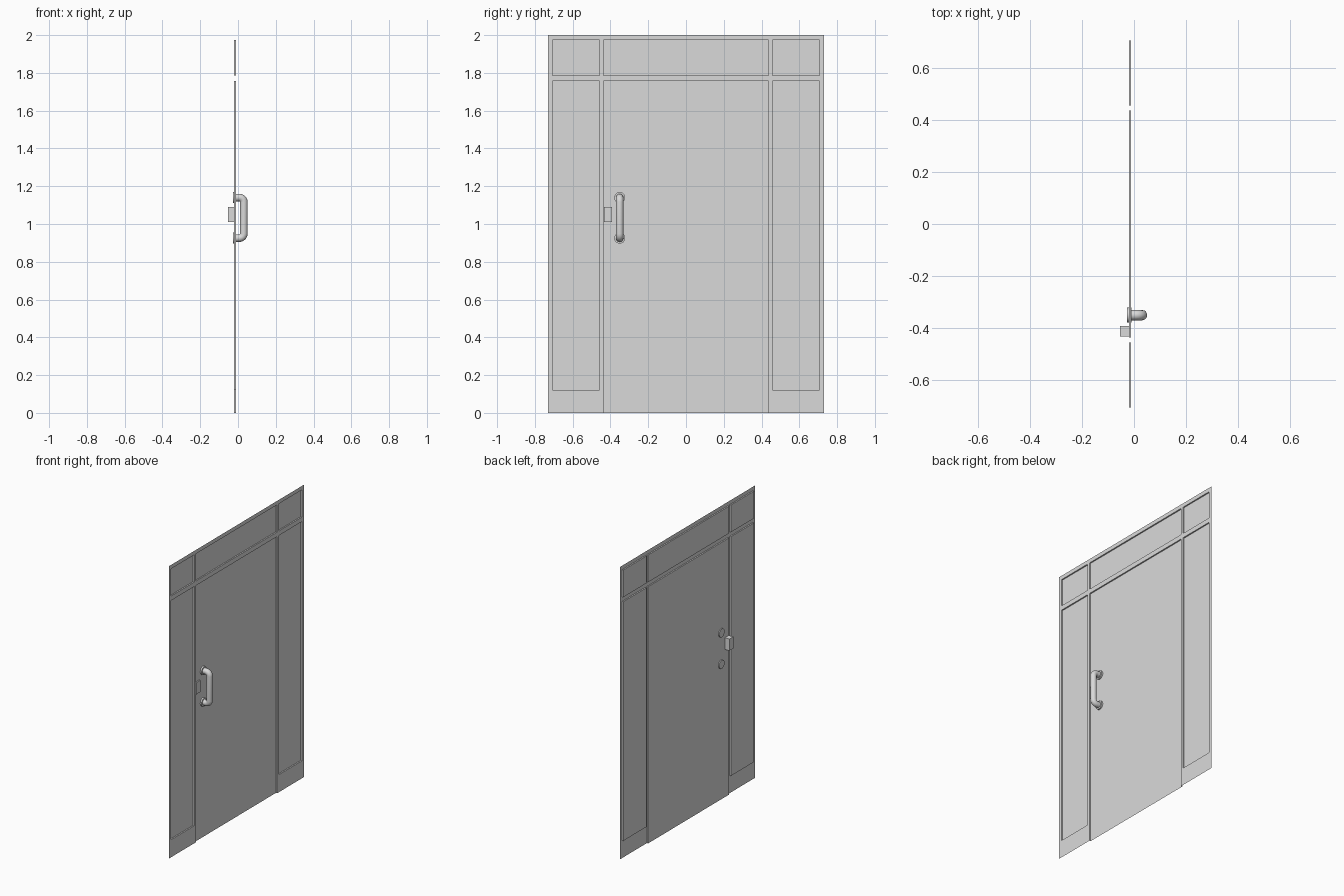
import bpy, bmesh, math
from mathutils import Matrix

cube = bpy.data.objects.get("Cube")
if cube:
    bpy.data.objects.remove(cube, do_unlink=True)

grey = bpy.data.materials.new("light_grey")
grey.use_nodes = True
grey.diffuse_color = (0.7, 0.7, 0.7, 1)
grey.node_tree.nodes["Principled BSDF"].inputs["Base Color"].default_value = (0.7, 0.7, 0.7, 1)

FACE_X, PANEL_X = -0.011, -0.02
Y_CUTS = [-0.73, -0.706, -0.457, -0.438, 0.438, 0.457, 0.706, 0.73]
Z_CUTS = [0, 0.12, 1.756, 1.787, 1.973, 2]


def add_object(name, bm):
    mesh = bpy.data.meshes.new(name)
    bm.to_mesh(mesh)
    bm.free()
    obj = bpy.data.objects.new(name, mesh)
    bpy.context.collection.objects.link(obj)
    mesh.materials.append(grey)
    return obj


def quad(bm, points):
    bm.faces.new([bm.verts.new(p) for p in points])


def smooth(obj):
    bpy.ops.object.select_all(action='DESELECT')
    obj.select_set(True)
    bpy.context.view_layer.objects.active = obj
    bpy.ops.object.shade_smooth_by_angle(angle=math.radians(40))


# Thin frame sheet, left open where panels and door sit
bm = bmesh.new()
for i in range(len(Y_CUTS) - 1):
    for k in range(len(Z_CUTS) - 1):
        opening = i in (1, 3, 5) and k in (1, 3)
        if opening or (i == 3 and k == 0):
            continue
        y0, y1, z0, z1 = Y_CUTS[i], Y_CUTS[i + 1], Z_CUTS[k], Z_CUTS[k + 1]
        quad(bm, [(FACE_X, y0, z0), (FACE_X, y1, z0), (FACE_X, y1, z1), (FACE_X, y0, z1)])
bmesh.ops.remove_doubles(bm, verts=bm.verts, dist=0.0001)
add_object("frame", bm)


# Recessed panels with shallow reveal walls
def recessed_panel(name, i, z0, z1, open_bottom=False):
    rim = [(Y_CUTS[i], z0), (Y_CUTS[i + 1], z0), (Y_CUTS[i + 1], z1), (Y_CUTS[i], z1)]
    bm = bmesh.new()
    quad(bm, [(PANEL_X, y, z) for y, z in rim])
    for n in range(1 if open_bottom else 0, 4):
        a, b = rim[n], rim[(n + 1) % 4]
        quad(bm, [(FACE_X, *a), (FACE_X, *b), (PANEL_X, *b), (PANEL_X, *a)])
    bmesh.ops.remove_doubles(bm, verts=bm.verts, dist=0.0001)
    add_object(name, bm)


for i, side in ((1, "right"), (3, "centre"), (5, "left")):
    recessed_panel(side + "_top_panel", i, Z_CUTS[3], Z_CUTS[4])
    if i != 3:
        recessed_panel(side + "_side_panel", i, Z_CUTS[1], Z_CUTS[2])
recessed_panel("door", 3, 0, Z_CUTS[2], open_bottom=True)

# Lock box on the back, flush with the frame face
bm = bmesh.new()
bmesh.ops.create_cube(bm, size=1, matrix=Matrix.Translation((-0.0325, -0.413, 1.05))
                      @ Matrix.Diagonal((0.043, 0.042, 0.08, 1)))
add_object("lock_box", bm)

# Handle mounting discs through the door
HANDLE_Y, LOW, HIGH = -0.351, 0.925, 1.14
for name, z in (("lower_handle_disc", LOW), ("upper_handle_disc", HIGH)):
    bm = bmesh.new()
    bmesh.ops.create_cone(bm, cap_ends=True, segments=24, radius1=0.029, radius2=0.029,
                          depth=0.016, matrix=Matrix.Translation((-0.018, HANDLE_Y, z))
                          @ Matrix.Rotation(math.pi / 2, 4, 'Y'))
    smooth(add_object(name, bm))

# Pull handle: round bar with two bent corners
BAR_X, BEND = 0.031, 0.024
path = [(-0.018, LOW)]
for centre_z, start in ((LOW + BEND, -90), (HIGH - BEND, 0)):
    for step in range(7):
        a = math.radians(start + step * 15)
        path.append((BAR_X - BEND + BEND * math.cos(a), centre_z + BEND * math.sin(a)))
path.append((-0.018, HIGH))
curve = bpy.data.curves.new("handle", 'CURVE')
curve.dimensions = '3D'
curve.bevel_depth = 0.02
curve.bevel_resolution = 4
curve.use_fill_caps = True
spline = curve.splines.new('POLY')
spline.points.add(len(path) - 1)
for point, (x, z) in zip(spline.points, path):
    point.co = (x, HANDLE_Y, z, 1)
curve.materials.append(grey)
handle = bpy.data.objects.new("handle", curve)
bpy.context.collection.objects.link(handle)
bpy.ops.object.select_all(action='DESELECT')
handle.select_set(True)
bpy.context.view_layer.objects.active = handle
bpy.ops.object.convert(target='MESH')
smooth(bpy.context.view_layer.objects.active)
